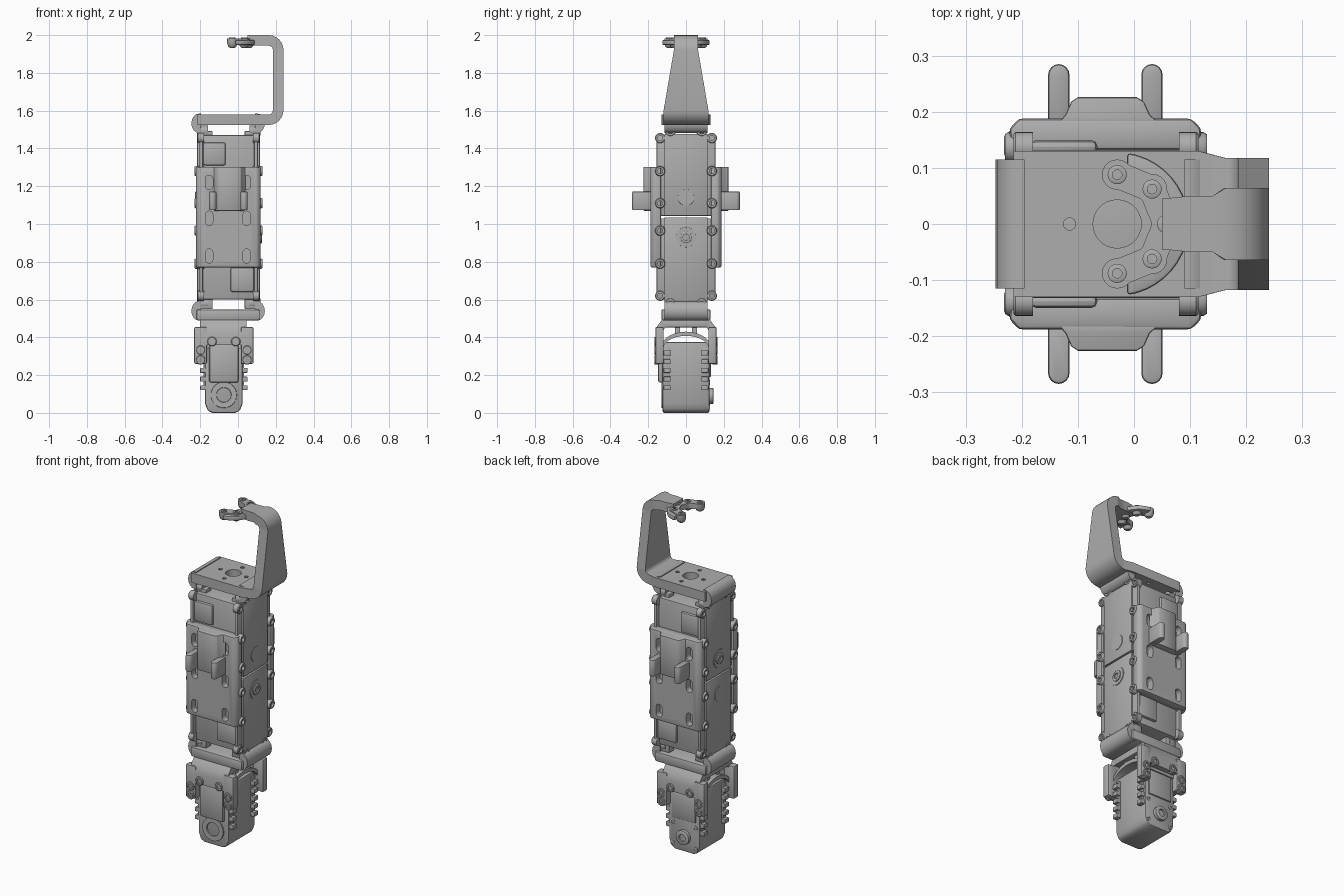
import bpy, bmesh
from math import sin, cos, pi, radians
from mathutils import Vector

if "Cube" in bpy.data.objects:
    bpy.data.objects.remove(bpy.data.objects["Cube"])

grey = bpy.data.materials.new("plain grey")
grey.use_nodes = True
grey.diffuse_color = (0.42, 0.42, 0.42, 1)
grey.node_tree.nodes["Principled BSDF"].inputs["Base Color"].default_value = grey.diffuse_color
parts = []


def finish(name, bm, bevel=0):
    bmesh.ops.recalc_face_normals(bm, faces=bm.faces)
    if bevel:
        sharp = [e for e in bm.edges if e.calc_face_angle(0) > 0.6]
        bmesh.ops.bevel(bm, geom=sharp, offset=bevel, segments=2, profile=0.5,
                        affect='EDGES', clamp_overlap=True)
    mesh = bpy.data.meshes.new(name)
    bm.to_mesh(mesh)
    bm.free()
    mesh.materials.append(grey)
    ob = bpy.data.objects.new(name, mesh)
    bpy.context.collection.objects.link(ob)
    parts.append(ob)
    return ob


def place(axis, u, v, w):
    """Turn profile coordinates u, v and depth w along an axis into a point."""
    return {'x': Vector((w, u, v)), 'y': Vector((u, w, v)), 'z': Vector((u, v, w))}[axis]


def prism(name, axis, pts, a, b, bevel=0):
    bm = bmesh.new()
    lo, hi = ([bm.verts.new(place(axis, u, v, w)) for u, v in pts] for w in (a, b))
    bm.faces.new(lo)
    bm.faces.new(hi)
    for i in range(len(pts)):
        j = (i + 1) % len(pts)
        bm.faces.new((lo[i], lo[j], hi[j], hi[i]))
    return finish(name, bm, bevel)


def box(name, x0, x1, y0, y1, z0, z1, bevel=0.008):
    return prism(name, 'z', [(x0, y0), (x1, y0), (x1, y1), (x0, y1)], z0, z1, bevel)


def lathe(name, axis, u, v, rings, n=20):
    """Turned part from (radius, depth) rings, capped at both ends."""
    bm = bmesh.new()
    loops = [[bm.verts.new(place(axis, u + r * cos(2 * pi * i / n), v + r * sin(2 * pi * i / n), w))
              for i in range(n)] for r, w in rings]
    bm.faces.new(loops[0])
    bm.faces.new(loops[-1])
    for p, q in zip(loops, loops[1:]):
        for i in range(n):
            j = (i + 1) % n
            bm.faces.new((p[i], p[j], q[j], q[i]))
    return finish(name, bm)


def screw(name, axis, u, v, r, base, top):
    """Round boss with a recessed socket, facing from base towards top."""
    d = (top - base) * 0.4
    return lathe(name, axis, u, v, [(r, base), (r, top - d * 0.3), (r * 0.85, top),
                                    (r * 0.5, top), (r * 0.5, top - d)])


def arc(cu, cv, ru, rv, a0, a1, n=8):
    return [(cu + ru * cos(radians(a0 + (a1 - a0) * i / n)),
             cv + rv * sin(radians(a0 + (a1 - a0) * i / n))) for i in range(n + 1)]


def cut(ob, cutters):
    bpy.context.view_layer.objects.active = ob
    for c in cutters:
        m = ob.modifiers.new("cut", 'BOOLEAN')
        m.operation, m.solver, m.object = 'DIFFERENCE', 'EXACT', c
        bpy.ops.object.modifier_apply(modifier=m.name)
        parts.remove(c)
        bpy.data.objects.remove(c)


def sweep(name, path, thick):
    """Flat bar along (x, z, half width) stations."""
    bm = bmesh.new()
    rows = []
    for i, (x, z, w) in enumerate(path):
        a, b = path[max(i - 1, 0)], path[min(i + 1, len(path) - 1)]
        t = Vector((b[0] - a[0], 0, b[1] - a[1])).normalized()
        n = Vector((-t.z, 0, t.x)) * thick / 2
        c = Vector((x, 0, z))
        rows.append([bm.verts.new(c + s * n + Vector((0, y, 0)))
                     for s, y in ((1, -w), (1, w), (-1, w), (-1, -w))])
    bm.faces.new(rows[0])
    bm.faces.new(rows[-1])
    for p, q in zip(rows, rows[1:]):
        for i in range(4):
            bm.faces.new((p[i], p[(i + 1) % 4], q[(i + 1) % 4], q[i]))
    return finish(name, bm)


CX, SX = -0.05, -0.075      # centre lines of the twin servos and the small servo

# Hooked top bracket
path = [(-0.215, 1.552, 0.13), (0.115, 1.552, 0.13)]
path += [(x, z, 0.118) for x, z in arc(0.162, 1.604, 0.051, 0.052, -90, 0, 6)]
path += [(x, z, 0.064) for x, z in arc(0.162, 1.921, 0.051, 0.051, 0, 90, 6)]
path += [(0.14, 1.972, 0.05), (0.1, 1.972, 0.05), (0.05, 1.972, 0.045)]
hook = sweep("hook_bracket", path, 0.056)
cut(hook, [lathe("hole", 'z', -0.03, 0, [(0.043, 1.5), (0.043, 1.6)], 28)] +
    [lathe("hole", 'z', -0.03 + 0.085 * cos(a), 0.085 * sin(a), [(0.011, 1.5), (0.011, 1.6)], 10)
     for a in (0, pi / 2, pi, -pi / 2)])

# Horn clamp at the hook tip
prism("clamp_crescent", 'z', arc(-0.03, 0, 0.128, 0.128, -82, 82, 20) + arc(-0.03, 0, 0.07, 0.07, 75, -75, 16),
      1.948, 1.974, 0.006)
tips = [(-0.03 + 0.088 * cos(radians(a)), 0.088 * sin(radians(a))) for a in (-90, -45, 0, 45, 90)]
for p, q in zip(tips, tips[1:]):
    d = (Vector(q) - Vector(p)).normalized() * 0.024
    n = Vector((-d.y, d.x))
    prism("clamp_link", 'z', [tuple(Vector(p) + n), tuple(Vector(p) - n),
                              tuple(Vector(q) - n), tuple(Vector(q) + n)], 1.95, 1.982)
for u, v in tips:
    lathe("clamp_pad", 'z', u, v, [(0.012, 1.932), (0.022, 1.94), (0.027, 1.955), (0.027, 1.982)])
    screw("clamp_screw", 'z', u, v, 0.017, 1.975, 1.988)

# Rounded lugs and lower end plate
box("lower_plate", -0.22, 0.115, -0.13, 0.13, 0.49, 0.548)
for zc in (0.54, 1.533):
    for name, x, s in (("right_lug", -0.205, -1), ("left_lug", 0.1, 1)):
        prism(name, 'y', arc(x, zc, s * 0.042, 0.052, -90, 90) + [(x - s * 0.01, zc + 0.052), (x - s * 0.01, zc - 0.052)],
              -0.115, 0.115)

# Twin servo bodies with side covers
for name, z0, z1, shaft, blank, s in (("lower", 0.6, 1.03, 0.93, 0.72, 1), ("upper", 1.042, 1.472, 1.14, 1.36, -1)):
    box(name + "_servo_body", -0.19, 0.09, -0.132, 0.132, z0, z1)
    for side in (-1, 1):
        xs = sorted((CX + side * 0.135, CX + side * 0.155))
        box(name + "_servo_cover", *xs, -0.155, 0.155, z0, z1, 0.006)
        xs = sorted((CX + side * 0.15, CX + side * 0.166))
        box(name + "_servo_panel", *xs, -0.115, 0.115, z0 - 0.012 * (s > 0), z1 + 0.005, 0.006)
    screw(name + "_shaft", 'x', 0, shaft, 0.032, CX + s * 0.15, CX + s * 0.178)
    lathe(name + "_shaft_ring", 'x', 0, shaft, [(0.055, CX + s * 0.15), (0.053, CX + s * 0.17)], 28)
    lathe(name + "_idle_cap", 'x', 0, shaft, [(0.045, CX - s * 0.15), (0.043, CX - s * 0.169)], 28)

# Raised connector covers on front and back faces
for s in (-1, 1):
    ys = sorted((s * 0.125, s * 0.15))
    box("upper_connector_cover", -0.185, -0.065, *ys, 1.31, 1.432, 0.012)
    box("lower_connector_cover", -0.04, 0.085, *ys, 0.64, 0.77, 0.012)

# Screw bosses down both sides
for s in (-1, 1):
    for y in (-1, 1):
        for z in (0.62, 0.79, 0.965, 1.11, 1.28, 1.455):
            tall = 0.7 < z < 1.4
            screw("side_screw", 'x', y * 0.137, z, 0.027, CX + s * 0.13, CX + s * (0.18 if tall else 0.165))
        for z in (0.58, 1.492):
            screw("end_screw", 'x', y * 0.083, z, 0.029, CX + s * 0.11, CX + s * 0.168)
            box("end_post", *sorted((CX + s * 0.085, CX + s * 0.15)), y * 0.083 - 0.025, y * 0.083 + 0.025,
                min(z, 1.46) - 0.03 * (z < 1), z + 0.03 * (z < 1), 0.004)

# Clip-on sleeves with slots, raised pad and pegs
for s in (-1, 1):
    shell = [(-0.22, 0.132), (-0.222, 0.17), (-0.205, 0.188), (0.102, 0.188), (0.12, 0.17), (0.118, 0.132)]
    sleeve = prism("sleeve", 'z', [(x, s * y) for x, y in shell], 0.77, 1.303, 0.008)
    cut(sleeve, [prism("slot", 'y', arc(x, z + 0.018, 0.02, 0.02, 0, 180) + arc(x, z - 0.018, 0.02, 0.02, 180, 360),
                       s * 0.15, s * 0.3) for x in (-0.153, 0.046) for z in (0.83, 1.03, 1.22)])
    pad = [(-0.135, 0.18), (-0.122, 0.195), (-0.112, 0.218), (-0.1, 0.226),
           (0.005, 0.226), (0.018, 0.218), (0.028, 0.195), (0.045, 0.18)]
    prism("sleeve_pad", 'z', [(x, s * y) for x, y in pad], 1.07, 1.302, 0.004)
    for x in (-0.134, 0.032):
        prism("sleeve_peg", 'z', [(x + 0.019, s * 0.18), *[(u, s * v) for u, v in arc(x, 0.266, 0.019, 0.019, 0, 180)],
                                  (x - 0.019, s * 0.18)], 1.073, 1.172, 0.006)

# Arched yoke holding the small servo
box("yoke_top", -0.2, 0.045, -0.125, 0.125, 0.452, 0.495, 0.005)
prism("yoke_arch", 'x', arc(0, 0.34, 0.135, 0.09, 0, 180, 14) + arc(0, 0.34, 0.12, 0.068, 180, 0, 14), -0.2, 0.045)
for s in (-1, 1):
    wall = [(0.09, 0.495), (0.125, 0.495), (0.152, 0.46), (0.162, 0.42), (0.162, 0.36), (0.128, 0.36), (0.128, 0.42)]
    prism("yoke_wall", 'x', [(s * y, z) for y, z in wall], -0.2, 0.045)
    box("yoke_strut", -0.18, 0.025, s * 0.045 - 0.012, s * 0.045 + 0.012, 0.41, 0.46, 0)
    ys = sorted((s * 0.118, s * 0.162))
    for side in (-1, 1):
        xs = sorted((SX + side * 0.09, SX + side * 0.157))
        box("yoke_ear", *xs, *ys, 0.26, 0.455, 0.008)
        for dx, z in ((0.063, 0.378), (0.123, 0.332), (0.123, 0.28)):
            screw("yoke_screw", 'y', SX + side * dx, z, 0.025, s * 0.14, s * 0.168)

# Small servo with rounded foot, panels, shaft and cooling fins
foot = [(-0.175, 0.375), (-0.175, 0.05), (-0.16, 0.012), (-0.135, 0), (-0.015, 0), (0.01, 0.012), (0.025, 0.05), (0.025, 0.375)]
prism("small_servo", 'y', foot, -0.124, 0.124, 0.01)
box("front_panel", -0.153, 0.003, -0.148, -0.12, 0.16, 0.362, 0.012)
box("back_panel", -0.153, 0.003, 0.115, 0.132, 0.19, 0.34, 0.006)
lathe("front_shaft", 'y', SX, 0.095, [(0.07, -0.12), (0.068, -0.13), (0.04, -0.13), (0.038, -0.122)], 28)
screw("back_shaft", 'y', SX, 0.09, 0.042, 0.12, 0.146)
for side in (-1, 1):
    for y in (-0.1, 0.1):
        xs = sorted((SX + side * 0.09, SX + side * 0.108))
        box("fin_rail", *xs, y - 0.015, y + 0.015, 0.12, 0.35, 0.003)
        for k in range(5):
            xs = sorted((SX + side * 0.09, SX + side * 0.125))
            box("fin", *xs, y - 0.018, y + 0.018, 0.12 + 0.046 * k, 0.146 + 0.046 * k, 0.003)
    for z in (0.035, 0.16):
        screw("corner_screw", 'y', SX + side * 0.075, z, 0.013, 0.12, 0.128)

# Smooth the rounded parts and keep the hard edges
bpy.ops.object.select_all(action='DESELECT')
for ob in parts:
    ob.select_set(True)
bpy.context.view_layer.objects.active = parts[0]
bpy.ops.object.shade_smooth_by_angle(angle=radians(35))
